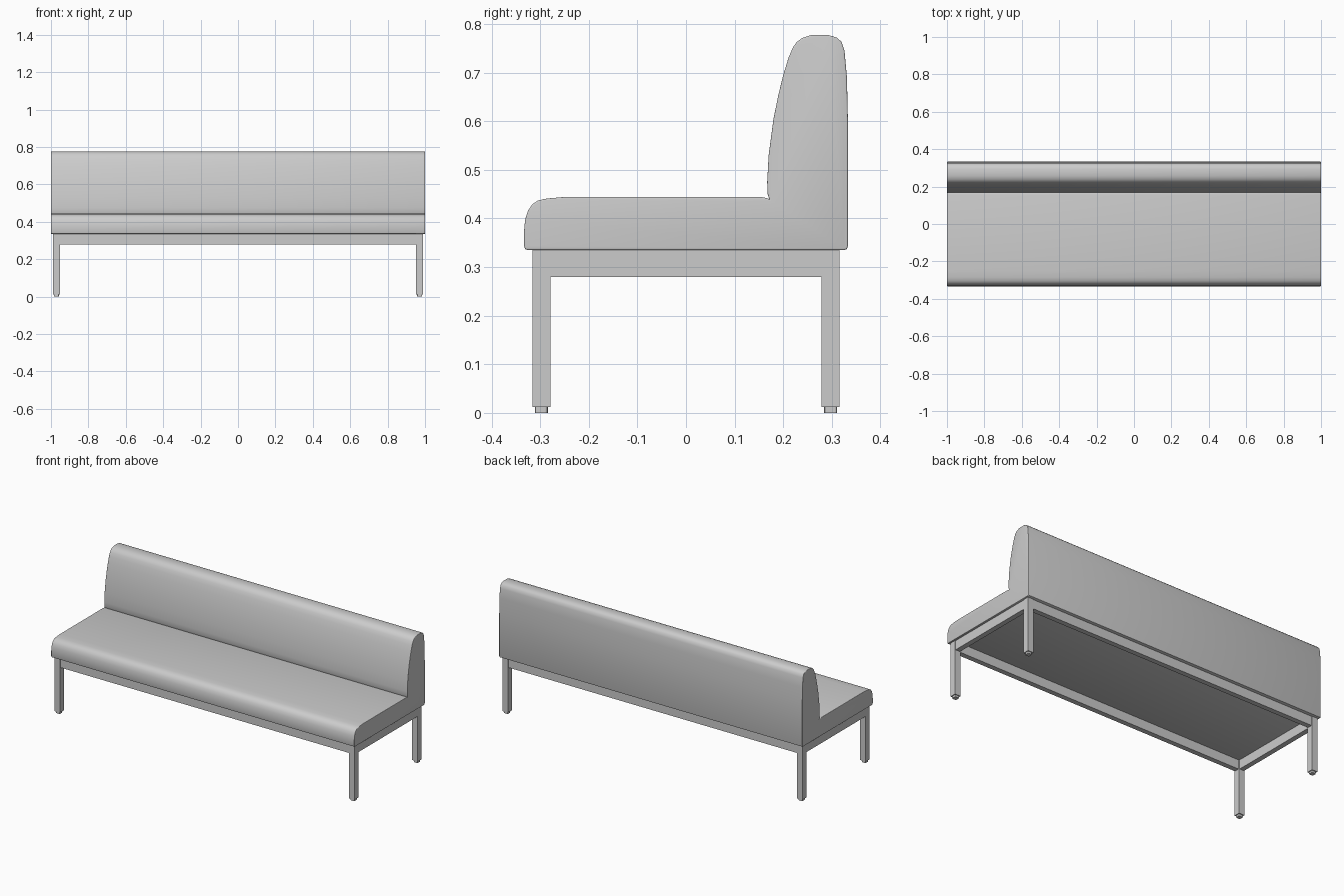
import bpy, bmesh, math

if "Cube" in bpy.data.objects:
    bpy.data.objects.remove(bpy.data.objects["Cube"])


def finish(bm, name, angle=None):
    bmesh.ops.recalc_face_normals(bm, faces=bm.faces)
    me = bpy.data.meshes.new(name)
    bm.to_mesh(me)
    bm.free()
    ob = bpy.data.objects.new(name, me)
    bpy.context.collection.objects.link(ob)
    if angle:
        bpy.ops.object.select_all(action='DESELECT')
        ob.select_set(True)
        bpy.context.view_layer.objects.active = ob
        bpy.ops.object.shade_smooth_by_angle(angle=math.radians(angle))
    return ob


def box(name, lo, hi, bevel=0.0):
    bm = bmesh.new()
    bmesh.ops.create_cube(bm, size=1)
    for v in bm.verts:
        v.co = [(a + b) / 2 + c * (b - a) for a, b, c in zip(lo, hi, v.co)]
    if bevel:
        up = [e for e in bm.edges if abs(e.verts[0].co.z - e.verts[1].co.z) > 1e-4]
        bmesh.ops.bevel(bm, geom=up, offset=bevel, segments=2, profile=0.5, affect='EDGES')
    return finish(bm, name)


# Upholstered seat and back: one (y, z) profile swept along x
profile = [(-0.326, 0.335), (-0.331, 0.337), (-0.333, 0.343), (-0.333, 0.375),
           (-0.331, 0.397), (-0.325, 0.416), (-0.316, 0.429), (-0.304, 0.437),
           (-0.285, 0.441), (-0.25, 0.444), (0.155, 0.444), (0.165, 0.442),
           (0.171, 0.440), (0.168, 0.450), (0.167, 0.475), (0.170, 0.53),
           (0.180, 0.605), (0.190, 0.654), (0.200, 0.695), (0.211, 0.731),
           (0.220, 0.752), (0.228, 0.763), (0.239, 0.771), (0.257, 0.777),
           (0.293, 0.777), (0.310, 0.772), (0.320, 0.763), (0.326, 0.745),
           (0.331, 0.69), (0.333, 0.6), (0.333, 0.343), (0.331, 0.337), (0.326, 0.335)]
bm = bmesh.new()
ends = [[bm.verts.new((x, y, z)) for y, z in profile] for x in (-1, 1)]
caps = [bm.faces.new(ring) for ring in ends]
n = len(profile)
for i in range(n):
    j = (i + 1) % n
    bm.faces.new((ends[0][i], ends[0][j], ends[1][j], ends[1][i]))
bmesh.ops.recalc_face_normals(bm, faces=bm.faces)
rim = [e for f in caps for e in f.edges]
bmesh.ops.bevel(bm, geom=rim, offset=0.008, segments=3, profile=0.5,
                affect='EDGES', clamp_overlap=True)
finish(bm, "seat_and_back", 45)

# Square legs with adjustable feet
X0, X1, Y0, Y1, TOP = 0.953, 0.990, 0.279, 0.316, 0.336
for sx, side in ((-1, "left"), (1, "right")):
    for sy, end in ((-1, "front"), (1, "back")):
        xs = sorted((sx * X0, sx * X1))
        ys = sorted((sy * Y0, sy * Y1))
        box(f"{end}_{side}_leg", (xs[0], ys[0], 0.012), (xs[1], ys[1], TOP))
        box(f"{end}_{side}_foot", (xs[0] + 0.005, ys[0] + 0.005, 0),
            (xs[1] - 0.005, ys[1] - 0.005, 0.013), 0.005)

# Rails between the legs
Z0, T = 0.280, 0.030
for s, end in ((-1, "front"), (1, "back")):
    ys = sorted((s * (Y1 - 0.003), s * (Y1 - 0.003 - T)))
    box(f"{end}_rail", (-X0, ys[0], Z0), (X0, ys[1], TOP))
for s, side in ((-1, "left"), (1, "right")):
    xs = sorted((s * (X1 - 0.003), s * (X1 - 0.003 - T)))
    box(f"{side}_rail", (xs[0], -Y0, Z0), (xs[1], Y0, TOP))
